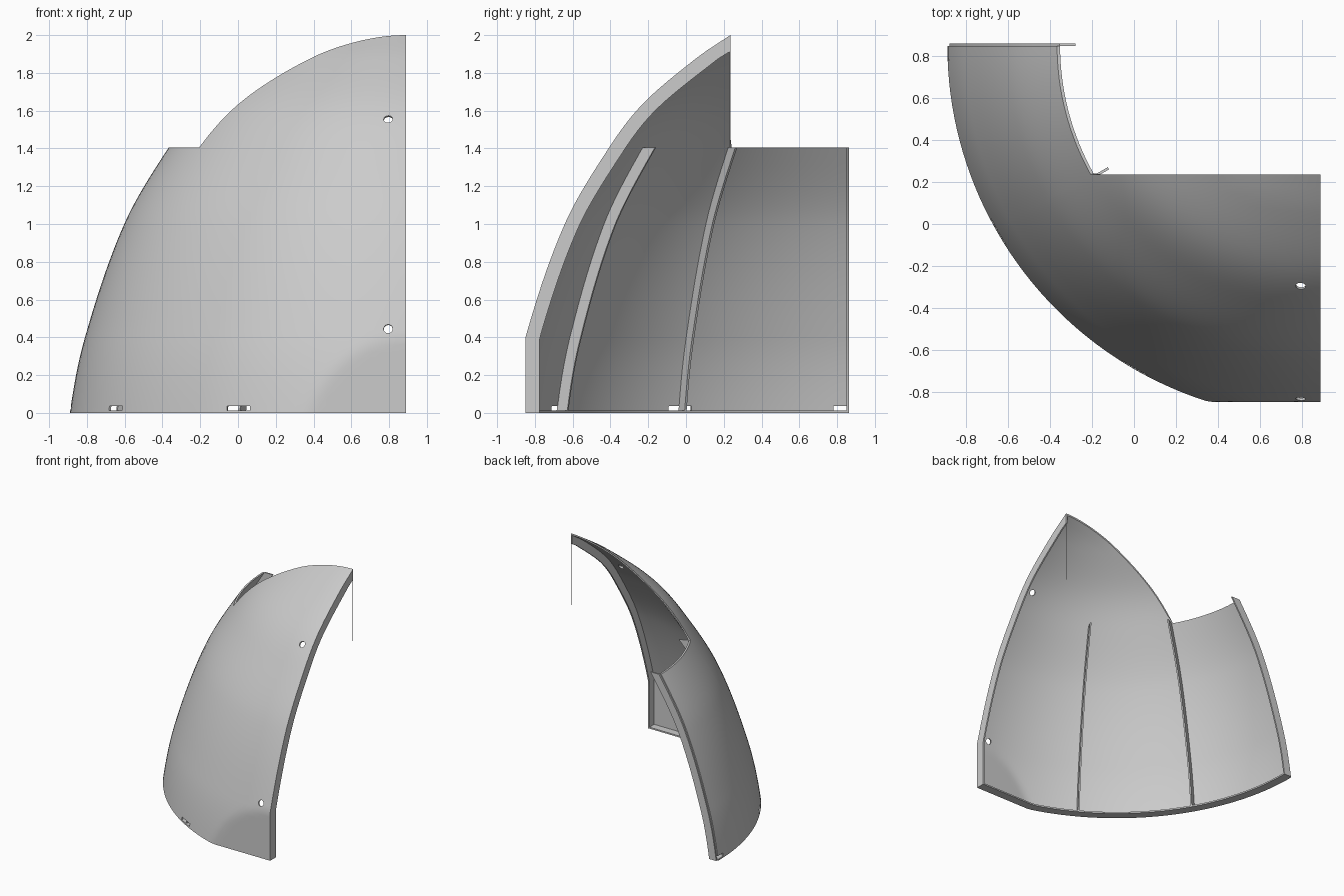
import bpy
import bmesh
from math import sin, cos, pi, sqrt, radians, asin
from mathutils import Vector, Matrix

cube = bpy.data.objects.get("Cube")
if cube:
    bpy.data.objects.remove(cube, do_unlink=True)

CX, CY = 0.89, 0.85        # axis of the dome
FLAT = 1.70                # distance from the axis to the flat front
CUT = 0.615                # distance from the axis to the upper rear cut
SHOULDER = 1.405
SKIN, DEPTH, THICK = 0.012, 0.074, 0.012
PROFILE = [(0, 1.78), (0.4, 1.70), (1.0, 1.492), (1.4, 1.26),
           (1.64, 1.075), (1.885, 0.786), (2.0, 0.615)]

grey = bpy.data.materials.new("light_grey")
grey.use_nodes = True
grey.diffuse_color = (0.6, 0.6, 0.6, 1)
grey.node_tree.nodes["Principled BSDF"].inputs["Base Color"].default_value = (0.6, 0.6, 0.6, 1)


def tangent(i):
    if i == 0:
        return -0.14
    a, b = PROFILE[i - 1], PROFILE[min(i + 1, len(PROFILE) - 1)]
    return (b[1] - a[1]) / (b[0] - a[0])


def radius(z):
    """Smooth dome radius at a height."""
    i = 0
    while i < len(PROFILE) - 2 and z > PROFILE[i + 1][0]:
        i += 1
    (z0, r0), (z1, r1) = PROFILE[i], PROFILE[i + 1]
    h = z1 - z0
    t = (z - z0) / h
    s = 1 - t
    return (r0 * (1 + 2 * t) * s * s + h * tangent(i) * t * s * s
            + r1 * t * t * (3 - 2 * t) - h * tangent(i + 1) * t * t * s)


def inset(z, d):
    """Dome radius moved inward by d along the normal."""
    slope = (radius(z + 0.005) - radius(z - 0.005)) / 0.01
    return radius(z) - d * sqrt(1 + slope * slope)


def point(a, z, d, side=0.0):
    r = inset(z, d)
    if sin(a) > 0.1:
        r = min(r, (FLAT - d) / sin(a))
    return Vector((CX - r * cos(a) + side * sin(a), CY - r * sin(a) - side * cos(a), z))


def top_height(a, d):
    """Height where the skin meets the rear cut, or the shoulder."""
    lo, hi = SHOULDER, 2.0
    if inset(lo, d) * sin(a) <= CUT:
        return lo
    for _ in range(30):
        mid = (lo + hi) / 2
        if inset(mid, d) * sin(a) > CUT:
            lo = mid
        else:
            hi = mid
    return hi


def finish(name, bm):
    bmesh.ops.recalc_face_normals(bm, faces=bm.faces)
    me = bpy.data.meshes.new(name)
    bm.to_mesh(me)
    bm.free()
    ob = bpy.data.objects.new(name, me)
    bpy.context.collection.objects.link(ob)
    me.materials.append(grey)
    return ob


def smooth(ob):
    bpy.ops.object.select_all(action='DESELECT')
    ob.select_set(True)
    bpy.context.view_layer.objects.active = ob
    bpy.ops.object.shade_smooth_by_angle(angle=radians(30))


def slab(name, us, vs, f):
    """Closed sheet between the surfaces f(u, v, 0) and f(u, v, 1)."""
    bm = bmesh.new()
    g = [[[bm.verts.new(f(u, v, w)) for v in vs] for u in us] for w in (0, 1)]
    nu, nv = len(us) - 1, len(vs) - 1
    for i in range(nu):
        for j in range(nv):
            for k in g:
                bm.faces.new((k[i][j], k[i + 1][j], k[i + 1][j + 1], k[i][j + 1]))
    for i in range(nu):
        for j in (0, nv):
            bm.faces.new((g[0][i][j], g[0][i + 1][j], g[1][i + 1][j], g[1][i][j]))
    for j in range(nv):
        for i in (0, nu):
            bm.faces.new((g[0][i][j], g[0][i][j + 1], g[1][i][j + 1], g[1][i][j]))
    return finish(name, bm)


def steps(a, b, n):
    return [a + (b - a) * i / n for i in range(n + 1)]


# Curved outer skin
corner = asin(CUT / radius(SHOULDER))
angles = steps(0, corner, 16) + steps(corner, pi / 2, 44)[1:]
skin = slab("outer_skin", angles, steps(0, 1, 50),
            lambda a, t, w: point(a, t * top_height(a, w * SKIN), w * SKIN))

# Foot slots and fastener holes cut through the skin
cutters = bmesh.new()
for deg in (0, 30, 60):
    a = radians(deg)
    place = Matrix.Translation(point(a, 0.024, 0)) @ Matrix.Rotation(a, 4, 'Z')
    bmesh.ops.create_cube(cutters, size=1,
                          matrix=place @ Matrix.Diagonal((0.09, 0.14, 0.024, 1)))
for z in (0.445, 1.555):
    a = asin(min(1, 1 - 0.5 * (0.095 / radius(z)) ** 2))
    p = point(a, z, 0)
    n = (p - point(a, z, 0.05)).normalized()
    slope = (radius(z - 0.01) - radius(z + 0.01)) / 0.02
    n = (n + Vector((0, 0, slope))).normalized()
    turn = n.to_track_quat('Z', 'Y').to_matrix().to_4x4()
    bmesh.ops.create_cone(cutters, cap_ends=True, segments=24, radius1=0.024, radius2=0.024,
                          depth=0.1, matrix=Matrix.Translation(p) @ turn)
tool = finish("hole_cutter", cutters)
tool.hide_render = True
mod = skin.modifiers.new("holes", 'BOOLEAN')
mod.operation = 'DIFFERENCE'
mod.solver = 'EXACT'
mod.object = tool
bpy.context.view_layer.objects.active = skin
bpy.ops.object.modifier_apply(modifier=mod.name)
bpy.data.objects.remove(tool, do_unlink=True)
smooth(skin)


# Upright ribs and edge flanges following the skin
def rib(name, deg, side0, side1, full=False):
    a = radians(deg)

    def place(t, k, w):
        d = SKIN * 0.8 + k * (DEPTH - SKIN * 0.8)
        top = top_height(a, d) if full else SHOULDER
        return point(a, t * top, d, side0 + w * (side1 - side0))
    smooth(slab(name, steps(0, 1, 50), [0, 1], place))


rib("rear_edge_flange", 0, -THICK, 0)
rib("rear_rib", 30, -THICK / 2, THICK / 2)
rib("front_rib", 60, -THICK / 2, THICK / 2)
rib("left_edge_flange", 90, -THICK, 0, full=True)

# Flat flange around the foot
smooth(slab("foot_flange", angles, [0, 1],
            lambda a, k, w: point(a, w * THICK, SKIN * 0.8 + k * (DEPTH - SKIN * 0.8))))

# Thin upright strip below the peak
bm = bmesh.new()
bmesh.ops.create_cube(bm, size=1, matrix=Matrix.Translation((CX - 0.001, CY - CUT - 0.003, 1.67))
                      @ Matrix.Diagonal((0.002, 0.005, 0.53, 1)))
finish("peak_strip", bm)
